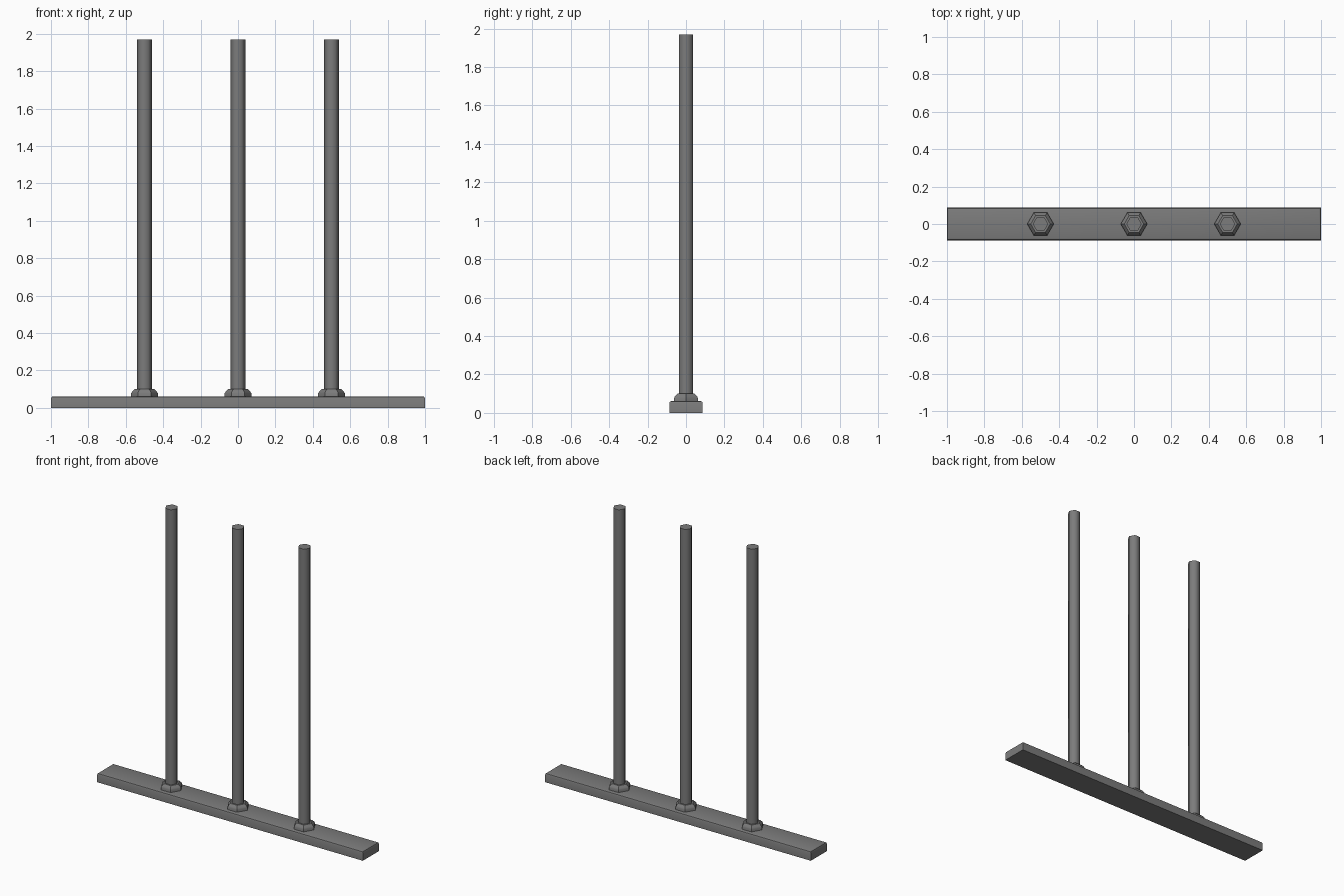
import bpy, bmesh, math

if "Cube" in bpy.data.objects:
    bpy.data.objects.remove(bpy.data.objects["Cube"])

metal = bpy.data.materials.new("dark grey metal")
metal.diffuse_color = (0.2, 0.2, 0.2, 1)
metal.use_nodes = True
metal.node_tree.nodes["Principled BSDF"].inputs["Base Color"].default_value = metal.diffuse_color


def finish(name, bm, angle):
    bmesh.ops.recalc_face_normals(bm, faces=bm.faces[:])
    me = bpy.data.meshes.new(name)
    bm.to_mesh(me)
    bm.free()
    me.materials.append(metal)
    ob = bpy.data.objects.new(name, me)
    bpy.context.collection.objects.link(ob)
    bpy.ops.object.select_all(action='DESELECT')
    ob.select_set(True)
    bpy.context.view_layer.objects.active = ob
    bpy.ops.object.shade_smooth_by_angle(angle=math.radians(angle))
    return ob


def hex_stack(name, x, profile, angle):
    """Closed six-sided solid from (radius, z) rings, corners on the x axis."""
    bm = bmesh.new()
    rings = [[bm.verts.new((x + r * math.cos(k * math.pi / 3),
                            r * math.sin(k * math.pi / 3), z))
              for k in range(6)] for r, z in profile]
    for a, b in zip(rings, rings[1:]):
        for k in range(6):
            j = (k + 1) % 6
            bm.faces.new((a[k], a[j], b[j], b[k]))
    bm.faces.new(rings[0][::-1])
    bm.faces.new(rings[-1])
    return finish(name, bm, angle)


# Base bar with softened top edges
bm = bmesh.new()
bmesh.ops.create_cube(bm, size=1)
for v in bm.verts:
    v.co = (v.co.x * 2, v.co.y * 0.174, (v.co.z + 0.5) * 0.062)
top = [e for e in bm.edges if all(v.co.z > 0.05 for v in e.verts)]
bmesh.ops.bevel(bm, geom=top, offset=0.012, segments=2, profile=0.5, affect='EDGES')
finish("base_bar", bm, 30)

# Three posts with stepped collars
for i, x in enumerate((-0.5, 0, 0.5), 1):
    hex_stack(f"collar_{i}", x, [(0.071, 0.055), (0.071, 0.078), (0.066, 0.087),
                                 (0.052, 0.1)], 30)
    hex_stack(f"post_{i}", x, [(0.041, 0.06), (0.041, 1.97)], 65)
